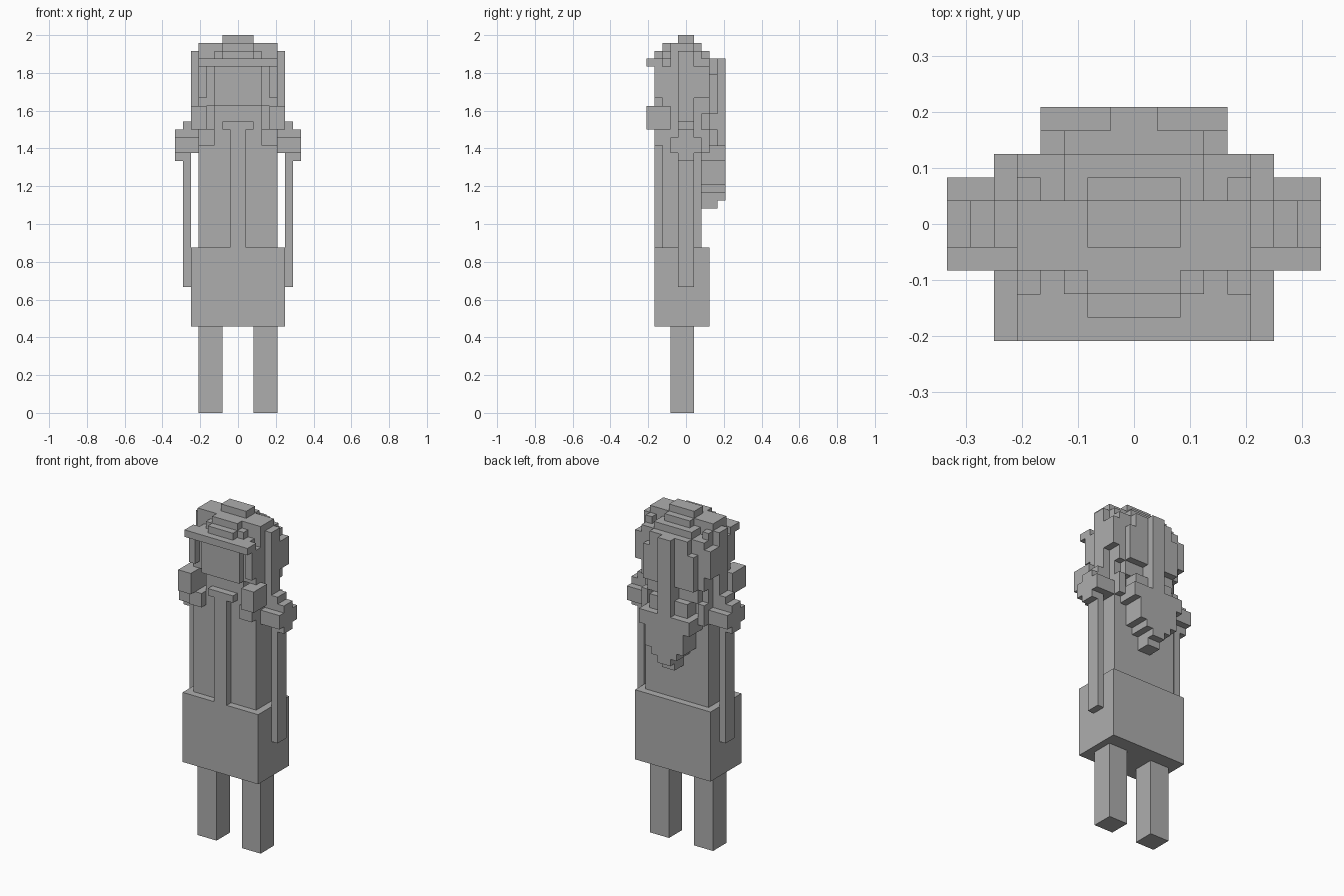
import bpy
import bmesh
from mathutils import Matrix, Vector

# Remove the default cube only
default_cube = bpy.data.objects.get("Cube")
if default_cube:
    bpy.data.objects.remove(default_cube, do_unlink=True)

CELL = 2 / 48  # one grid cell of the blocky figure

# Single flat colour
grey = bpy.data.materials.new("plain grey")
grey.use_nodes = True
shade = (0.42, 0.42, 0.42, 1.0)
grey.diffuse_color = shade
grey.node_tree.nodes["Principled BSDF"].inputs["Base Color"].default_value = shade


def add_box(bm, x, y, z):
    """Add a box spanning the given cell ranges."""
    spans = (x, y, z)
    size = Vector([(b - a) * CELL for a, b in spans])
    centre = Vector([(a + b) / 2 * CELL for a, b in spans])
    bmesh.ops.create_cube(bm, size=1, matrix=Matrix.Translation(centre) @ Matrix.Diagonal(size).to_4x4())


def part(name, *boxes, mirrored=False):
    """Make one named object from boxes, optionally repeated on the other side."""
    bm = bmesh.new()
    for x, y, z in boxes:
        add_box(bm, x, y, z)
        if mirrored:
            add_box(bm, (-x[1], -x[0]), y, z)
    mesh = bpy.data.meshes.new(name)
    bm.to_mesh(mesh)
    bm.free()
    mesh.materials.append(grey)
    obj = bpy.data.objects.new(name, mesh)
    bpy.context.collection.objects.link(obj)
    return obj


def centred(half):
    return (-half, half)


# Body
part("legs", ((2, 5), (-2, 1), (0, 11)), mirrored=True)
part("skirt", (centred(6), (-4, 3), (11, 21)))
part("torso", (centred(5), (-3, 2), (21, 36)))
part("front_placket", (centred(1), (-4, -3), (21, 37)))
part("neck_and_collar",
     (centred(3), (-3, 2), (36, 39)),
     (centred(2), (-4, -3), (36, 37)))

# Arms and puffed shoulders
part("arms", ((6, 7), centred(1), (16, 34)), mirrored=True)
part("shoulder_puffs",
     ((7, 8), centred(1), (32, 36)),
     ((7, 8), centred(2), (33, 35)),
     ((5, 7), centred(1), (34, 37)),
     ((5, 7), centred(2), (33, 35)),
     mirrored=True)

# Head
part("head", (centred(4), (-3, 2), (39, 45)))
part("face", (centred(3), (-4, -3), (39, 44)))

# Fringe and stepped crown
part("fringe_brim",
     (centred(5), (-5, -3), (44, 45)),
     (centred(4), (-3, -2), (44, 45)))
part("crown_low",
     (centred(2), (-4, -3), (45, 46)),
     (centred(3), (-3, -2), (45, 46)),
     (centred(3), (1, 3), (45, 46)))
part("crown_middle",
     (centred(2), (-3, -2), (46, 47)),
     (centred(5), (-2, 1), (45, 47)),
     (centred(2), (1, 2), (46, 47)))
part("crown_top", (centred(2), centred(1), (47, 48)))

# Hair at the sides of the face
part("face_locks",
     ((4, 5), (-4, -3), (40, 44)),
     ((4, 5), (-3, -2), (38, 44)),
     ((4, 6), (-5, -2), (36, 39)),
     ((3, 5), (-4, -2), (34, 36)),
     mirrored=True)
part("side_hair",
     ((5, 6), centred(1), (36, 46)),
     ((4, 5), (-2, 2), (36, 46)),
     ((5, 6), (1, 3), (40, 44)),
     ((4, 5), (1, 3), (38, 45)),
     mirrored=True)

# Hair at the back of the head
part("back_hair", (centred(4), (2, 3), (36, 45)))
part("back_locks",
     ((1, 3), (3, 4), (38, 45)),
     ((3, 4), (3, 4), (38, 43)),
     mirrored=True)
part("middle_lock", (centred(1), (3, 5), (34, 45)))

# Tapering tail of hair over the back: half width, bottom and top of each row
tail_rows = ((4, 32, 34), (3, 29, 32), (2, 28, 29), (1, 27, 28))
part("hair_tail",
     *[(centred(half), (2, 5), (low, high)) for half, low, high in tail_rows],
     (centred(1), (2, 4), (26, 27)),
     (centred(3), (2, 4), (34, 36)))
part("tail_shoulders", ((4, 5), (2, 3), (33, 36)), mirrored=True)
